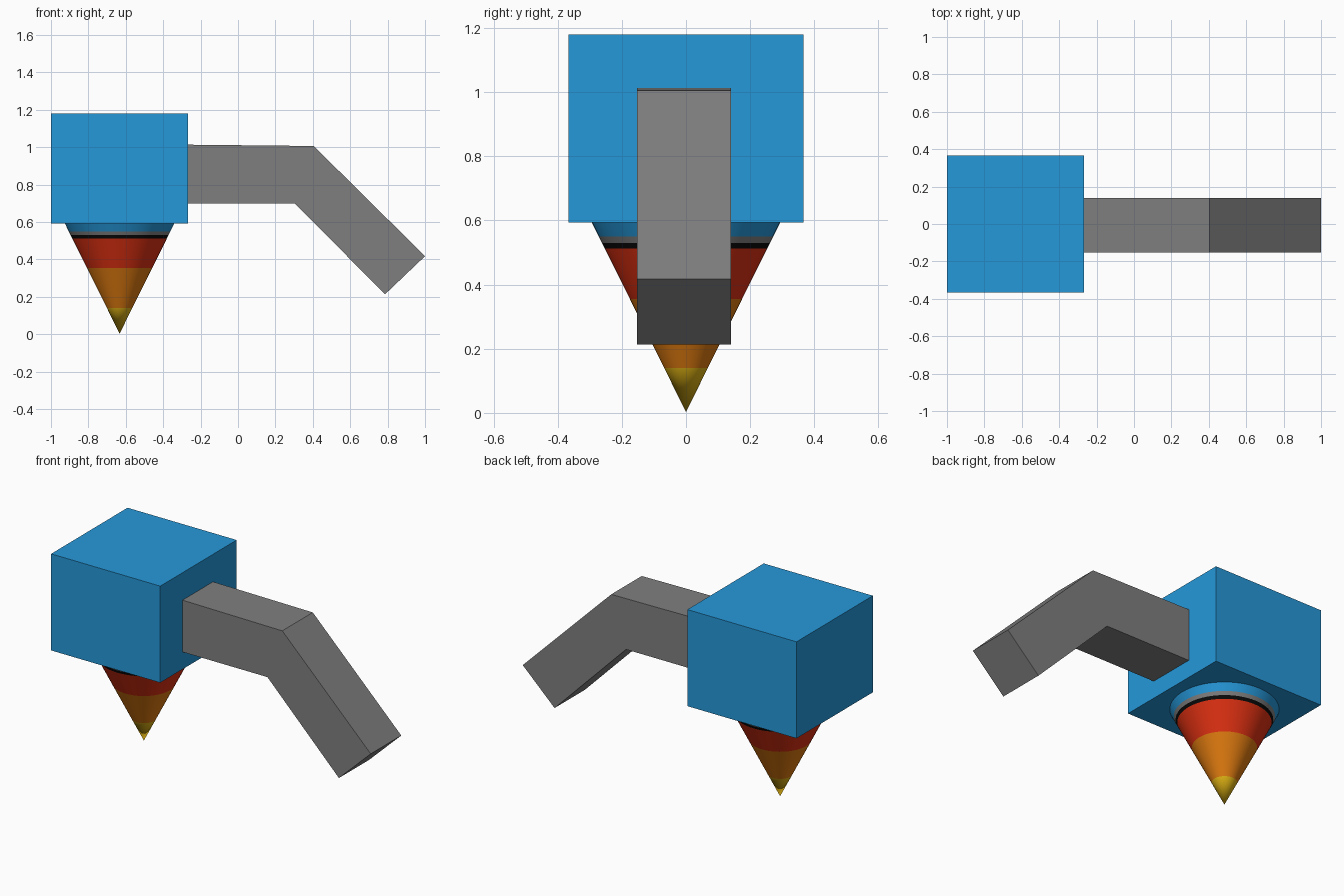
import bpy, bmesh, math

if "Cube" in bpy.data.objects:
    bpy.data.objects.remove(bpy.data.objects["Cube"])


def material(name, rgb):
    m = bpy.data.materials.new(name)
    m.diffuse_color = (*rgb, 1.0)
    m.use_nodes = True
    m.node_tree.nodes["Principled BSDF"].inputs["Base Color"].default_value = m.diffuse_color
    return m


BLUE = material("blue", (0.019, 0.314, 0.70))
GREY = material("grey", (0.212, 0.212, 0.212))
BLACK = material("black", (0.003, 0.003, 0.003))
RED = material("red", (0.73, 0.03, 0.006))
ORANGE = material("orange", (0.73, 0.195, 0.005))
YELLOW = material("yellow", (0.75, 0.456, 0.007))


def make_object(name, bm, mats):
    bmesh.ops.recalc_face_normals(bm, faces=bm.faces)
    me = bpy.data.meshes.new(name)
    bm.to_mesh(me)
    bm.free()
    for m in mats:
        me.materials.append(m)
    ob = bpy.data.objects.new(name, me)
    bpy.context.collection.objects.link(ob)
    return ob


def prism(name, profile, y0, y1, mat):
    """Extrude an (x, z) outline along y."""
    bm = bmesh.new()
    face = bm.faces.new([bm.verts.new((x, y0, z)) for x, z in profile])
    ext = bmesh.ops.extrude_face_region(bm, geom=[face])
    verts = [v for v in ext["geom"] if isinstance(v, bmesh.types.BMVert)]
    bmesh.ops.translate(bm, verts=verts, vec=(0, y1 - y0, 0))
    return make_object(name, bm, [mat])


# Box-shaped housing
prism("housing", [(-1, 0.593), (-0.266, 0.593), (-0.266, 1.18), (-1, 1.18)],
      -0.367, 0.367, BLUE)

# Bent arm
prism("bent_arm", [(-0.266, 0.698), (0.305, 0.698), (0.786, 0.213),
                   (1.0, 0.417), (0.405, 1.006), (-0.266, 1.013)],
      -0.153, 0.14, GREY)

# Banded cone, point down: each band is (top height, material)
bands = [(0.14, YELLOW), (0.355, ORANGE), (0.512, RED),
         (0.53, BLACK), (0.55, GREY), (0.593, BLUE)]
CX, SIDES, TIP, SLOPE = -0.633, 64, 0.003, 0.497
bm = bmesh.new()
below = [bm.verts.new((CX, 0, TIP))]
for index, (top, _) in enumerate(bands):
    r = (top - TIP) * SLOPE
    ring = [bm.verts.new((CX + r * math.cos(math.tau * i / SIDES),
                          r * math.sin(math.tau * i / SIDES), top))
            for i in range(SIDES)]
    for i in range(SIDES):
        j = (i + 1) % SIDES
        lower = below if len(below) == 1 else [below[j], below[i]]
        f = bm.faces.new([ring[i], ring[j], *lower])
        f.material_index = index
        f.smooth = True
    below = ring
make_object("banded_cone", bm, [m for _, m in bands])
